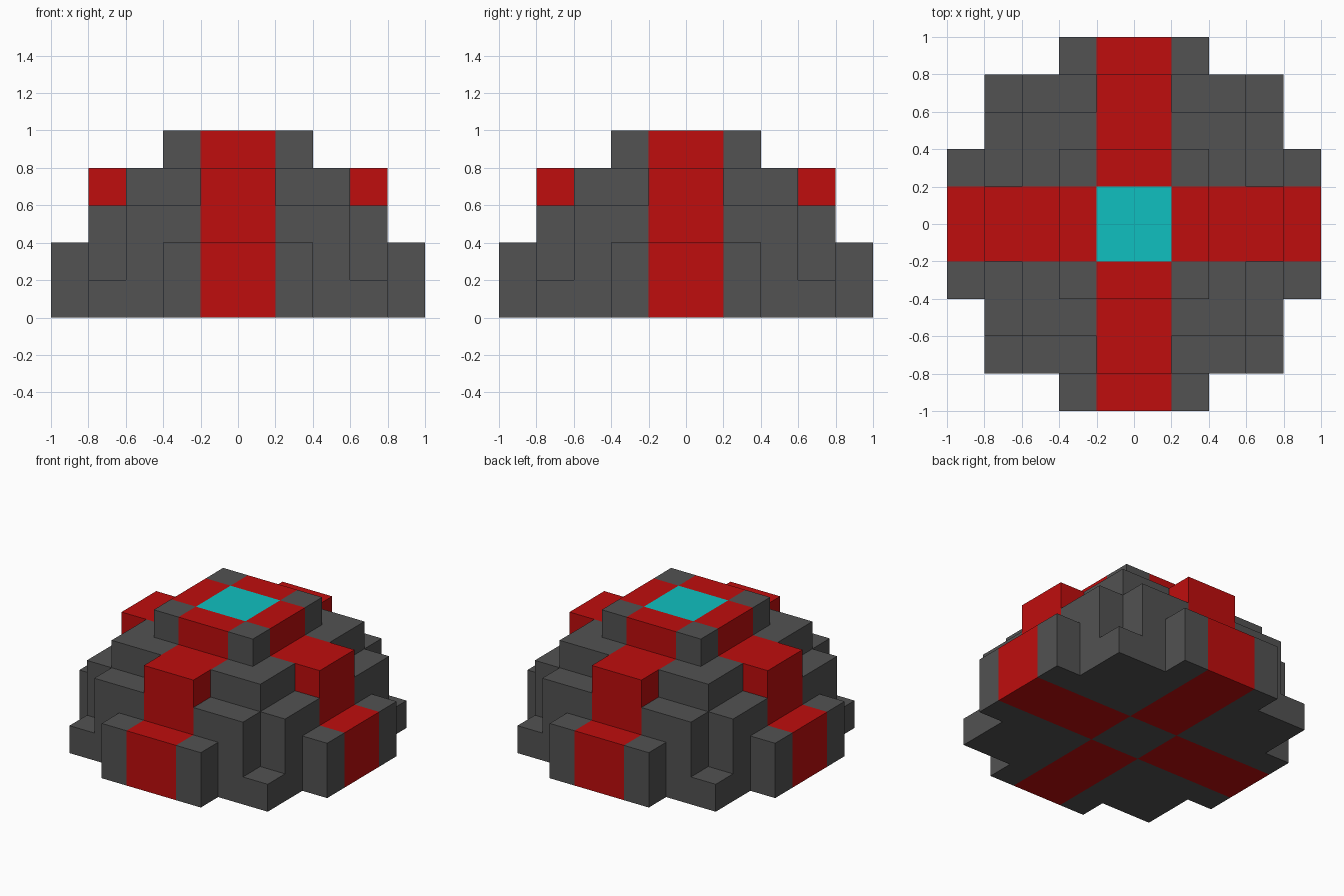
import bpy, bmesh, math
from mathutils import Vector

old = bpy.data.objects.get("Cube")
if old:
    bpy.data.objects.remove(old, do_unlink=True)


def material(name, rgb):
    m = bpy.data.materials.new(name)
    m.use_nodes = True
    m.diffuse_color = (*rgb, 1)
    m.node_tree.nodes["Principled BSDF"].inputs["Base Color"].default_value = (*rgb, 1)
    return m


GREY = material("dark grey", (0.084, 0.084, 0.084))
RED = material("red", (0.52, 0.004, 0.004))
CYAN = material("cyan", (0.005, 0.53, 0.53))


def prism(bm, points, direction):
    """Extrude a closed flat outline along a direction."""
    face = bm.faces.new([bm.verts.new(p) for p in points])
    ext = bmesh.ops.extrude_face_region(bm, geom=[face], use_keep_orig=True)
    moved = [v for v in ext["geom"] if isinstance(v, bmesh.types.BMVert)]
    bmesh.ops.translate(bm, verts=moved, vec=Vector(direction))


def finish(bm, name, mats):
    bmesh.ops.recalc_face_normals(bm, faces=bm.faces)
    mesh = bpy.data.meshes.new(name)
    bm.to_mesh(mesh)
    bm.free()
    for m in mats:
        mesh.materials.append(m)
    return mesh


def place(mesh, name, turn=0):
    ob = bpy.data.objects.new(name, mesh)
    ob.rotation_euler.z = turn * math.pi / 2
    bpy.context.collection.objects.link(ob)


# Central column with a coloured top
bm = bmesh.new()
prism(bm, [(-.2, -.2, 0), (.2, -.2, 0), (.2, .2, 0), (-.2, .2, 0)], (0, 0, 1))
for f in bm.faces:
    f.material_index = int(f.calc_center_median().z > 0.99)
place(finish(bm, "core", [GREY, CYAN]), "core")

# Stepped arm, swept across its width
STEPS = [(.2, 0), (1, 0), (1, .4), (.8, .4), (.8, .8), (.4, .8), (.4, 1), (.2, 1)]
bm = bmesh.new()
prism(bm, [(x, -.2, z) for x, z in STEPS], (0, .4, 0))
arm = finish(bm, "arm", [RED])

# Stepped quarter between two arms: plan outline, base height, thickness
TIERS = [
    ([(.2, .2), (1, .2), (1, .4), (.8, .4), (.8, .8), (.4, .8), (.4, 1), (.2, 1)], 0, .2),
    ([(.2, .2), (1, .2), (1, .4), (.8, .4), (.8, .6), (.6, .6), (.6, .8),
      (.4, .8), (.4, 1), (.2, 1)], .2, .2),
    ([(.2, .2), (.8, .2), (.8, .6), (.6, .6), (.6, .8), (.2, .8)], .4, .2),
    ([(.2, .2), (.6, .2), (.6, .6), (.2, .6)], .6, .2),
    ([(.2, .2), (.4, .2), (.4, .4), (.2, .4)], .8, .2),
]
bm = bmesh.new()
for outline, base, thick in TIERS:
    prism(bm, [(x, y, base) for x, y in outline], (0, 0, thick))
quarter = finish(bm, "quarter", [GREY])

# Four arms and four quarters around the core
for i, (side, corner) in enumerate([("left", "back_left"), ("back", "back_right"),
                                    ("right", "front_right"), ("front", "front_left")]):
    place(arm, side + "_arm", i)
    place(quarter, corner + "_quarter", i)
